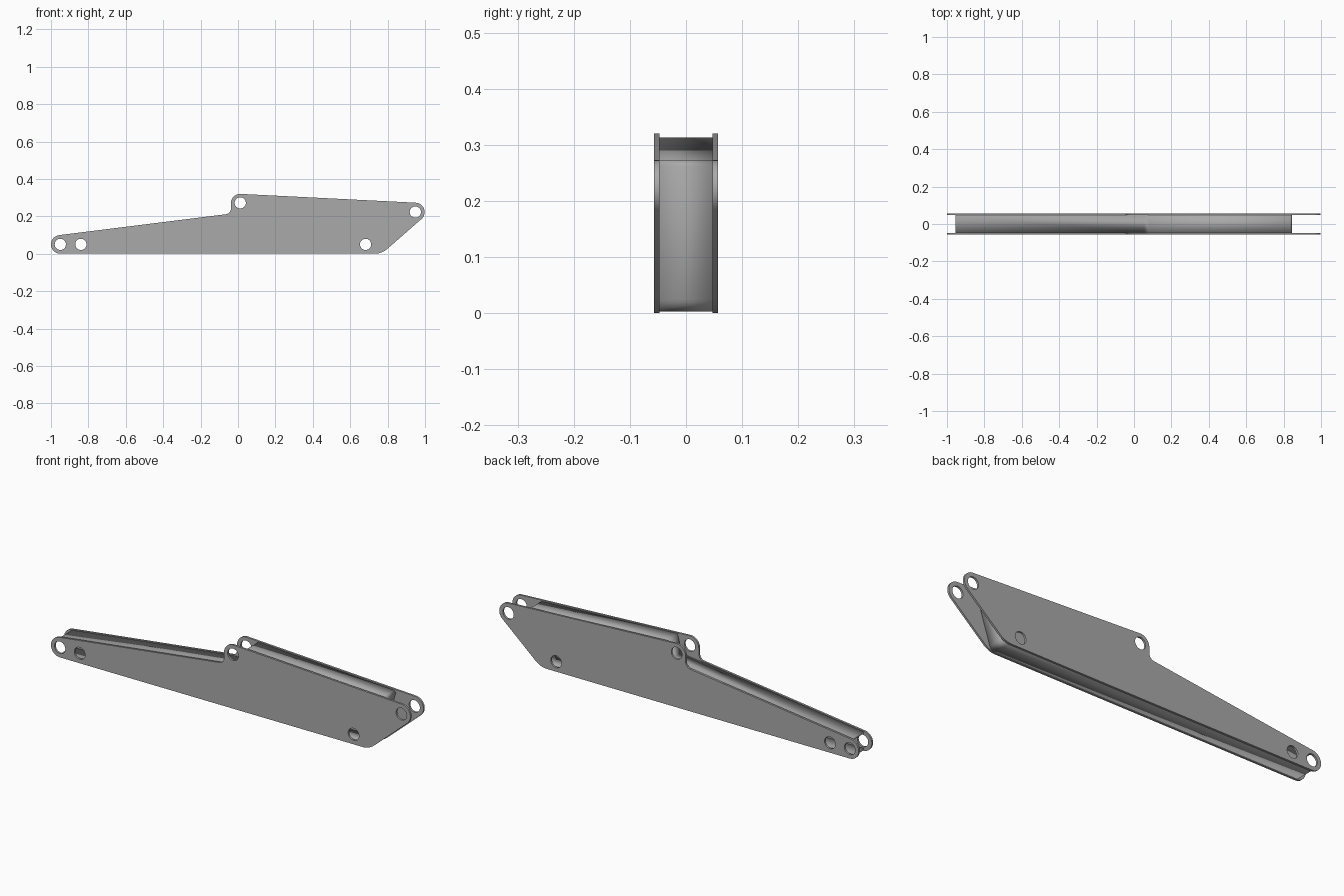
import bpy, bmesh
from math import sin, cos, radians, pi

cube = bpy.data.objects.get("Cube")
if cube:
    bpy.data.objects.remove(cube, do_unlink=True)

grey = bpy.data.materials.new("steel grey")
grey.use_nodes = True
colour = (0.4, 0.4, 0.4, 1)
grey.diffuse_color = colour
grey.node_tree.nodes["Principled BSDF"].inputs["Base Color"].default_value = colour

HALF_WIDTH = 0.057
PLATE = 0.01
HOLE_R = 0.03


def arc(cx, cz, r, a0, a1, n=14):
    """Points on an arc from angle a0 to a1, in degrees."""
    steps = [radians(a0 + (a1 - a0) * i / n) for i in range(n + 1)]
    return [(cx + r * cos(a), cz + r * sin(a)) for a in steps]


def finish(obj):
    bpy.ops.object.select_all(action='DESELECT')
    obj.select_set(True)
    bpy.context.view_layer.objects.active = obj


# Side plate outline, clockwise from the lower left end
outline = (arc(-0.95, 0.05, 0.05, 270, 97)
           + arc(-0.068, 0.241, 0.03, 277, 360, 8)
           + arc(0.012, 0.27, 0.05, 180, 87)
           + arc(0.948, 0.223, 0.05, 87, -49)
           + arc(0.731, 0.1, 0.1, -49, -90, 8))
pins = [(-0.95, 0.05), (-0.84, 0.05), (0.012, 0.272), (0.948, 0.223), (0.682, 0.05)]


def side_plate(name, y):
    curve = bpy.data.curves.new(name, 'CURVE')
    curve.dimensions = '2D'
    curve.fill_mode = 'BOTH'
    curve.extrude = PLATE / 2
    loops = [outline] + [arc(x, z, HOLE_R, 0, 348.75, 31) for x, z in pins]
    for pts in loops:
        spline = curve.splines.new('POLY')
        spline.points.add(len(pts) - 1)
        for p, (x, z) in zip(spline.points, pts):
            p.co = (x, z, 0, 1)
        spline.use_cyclic_u = True
    curve.materials.append(grey)
    obj = bpy.data.objects.new(name, curve)
    bpy.context.collection.objects.link(obj)
    obj.rotation_euler.x = pi / 2
    obj.location.y = y
    finish(obj)
    bpy.ops.object.convert(target='MESH')
    bpy.ops.object.shade_smooth_by_angle(angle=radians(30))


side_plate("right_side_plate", -HALF_WIDTH + PLATE / 2)
side_plate("left_side_plate", HALF_WIDTH - PLATE / 2)

# Folded sheet joining the plates: floor, end wall, upper top, riser, lower top
fold = ([(-0.955, 0.003), (0.74, 0.003)]
        + arc(0.74, 0.033, 0.03, -75, -16, 5)
        + [(0.845, 0.262), (0.835, 0.273), (0.08, 0.313), (0.055, 0.223), (-0.955, 0.096)])
bm = bmesh.new()
inner = HALF_WIDTH - PLATE
rows = [[bm.verts.new((x, y, z)) for y in (-inner, inner)] for x, z in fold]
for a, b in zip(rows, rows[1:]):
    bm.faces.new((a[0], a[1], b[1], b[0]))
mesh = bpy.data.meshes.new("folded_sheet")
bm.to_mesh(mesh)
bm.free()
mesh.materials.append(grey)
sheet = bpy.data.objects.new("folded_sheet", mesh)
bpy.context.collection.objects.link(sheet)
solid = sheet.modifiers.new("thickness", 'SOLIDIFY')
solid.thickness = PLATE
solid.offset = -1
solid.use_even_offset = True
finish(sheet)
bpy.ops.object.shade_smooth_by_angle(angle=radians(20))
